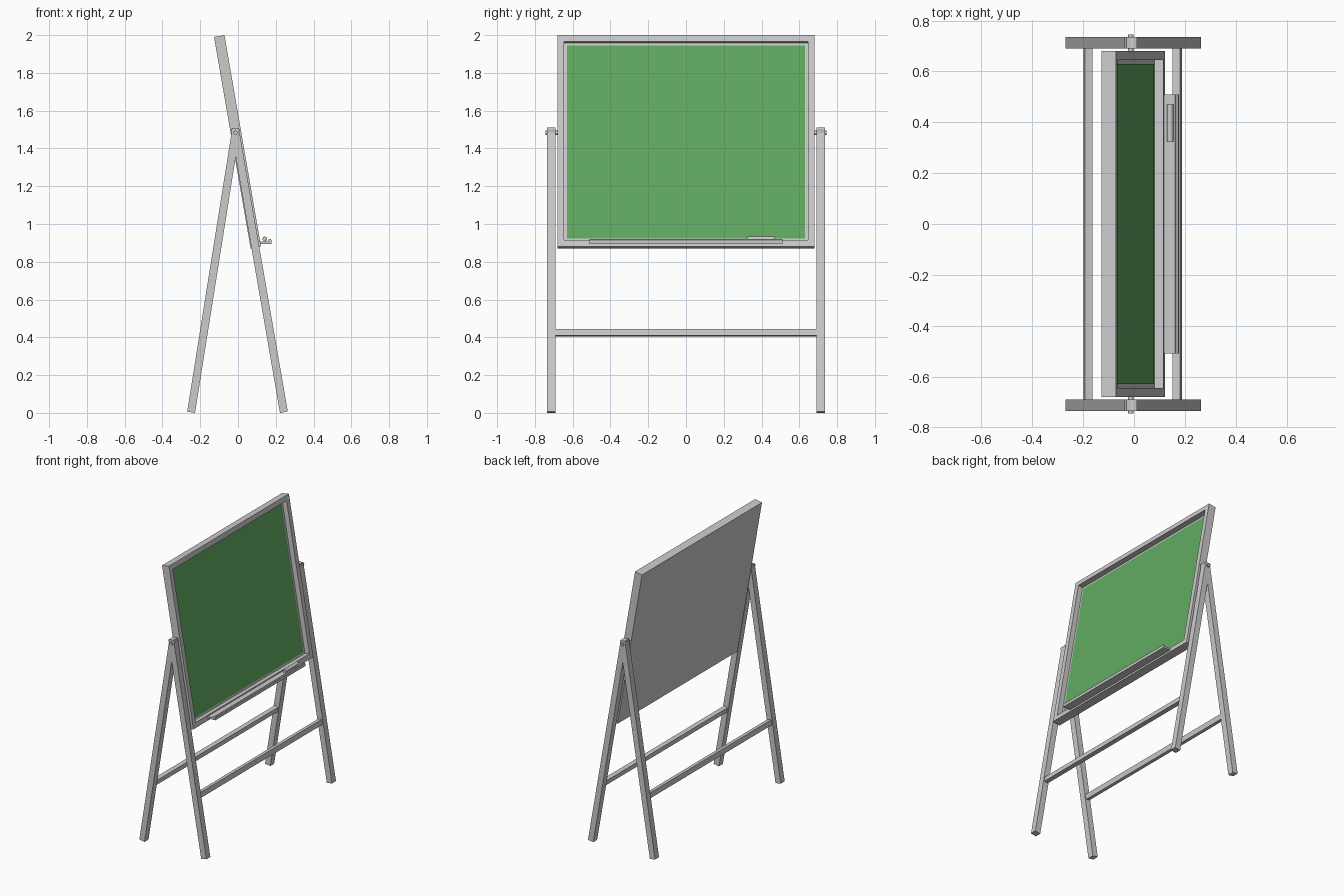
import bpy, bmesh
from math import atan, cos, sin, pi
from mathutils import Matrix, Vector

if "Cube" in bpy.data.objects:
    bpy.data.objects.remove(bpy.data.objects["Cube"])

PIVOT = Vector((-0.013, 0, 1.483))
FRONT = -atan(0.173)   # lean of front legs and board
REAR = atan(0.159)     # lean of rear legs


def finish(name, bm, mat=None):
    bmesh.ops.recalc_face_normals(bm, faces=bm.faces)
    me = bpy.data.meshes.new(name)
    bm.to_mesh(me)
    bm.free()
    ob = bpy.data.objects.new(name, me)
    bpy.context.collection.objects.link(ob)
    if mat:
        me.materials.append(mat)
    return ob


def box(bm, centre, size, tilt):
    m = (Matrix.Translation(centre) @ Matrix.Rotation(tilt, 4, 'Y')
         @ Matrix.Diagonal((*size, 1)))
    return bmesh.ops.create_cube(bm, size=1, matrix=m)


def rod(name, centre, radius, length, segments=16):
    bm = bmesh.new()
    bmesh.ops.create_cone(bm, cap_ends=True, segments=segments, radius1=radius,
                          radius2=radius, depth=length,
                          matrix=Matrix.Translation(centre) @ Matrix.Rotation(pi / 2, 4, 'X'))
    ob = finish(name, bm)
    for p in ob.data.polygons:
        p.use_smooth = len(p.vertices) == 4
    return ob


def on_line(tilt, z):
    """Point on a leg's centre line at height z."""
    return Vector((PIVOT.x + (z - PIVOT.z) * sin(tilt) / cos(tilt), 0, z))


# legs and crossbars
for label, tilt in (("front", FRONT), ("rear", REAR)):
    z0, z1 = 0.0035, 1.506
    for side, y in (("left", -0.7125), ("right", 0.7125)):
        bm = bmesh.new()
        c = on_line(tilt, (z0 + z1) / 2)
        box(bm, (c.x, y, c.z), (0.042, 0.045, (z1 - z0) / cos(tilt)), tilt)
        finish(f"{label}_leg_{side}", bm)
    bm = bmesh.new()
    box(bm, on_line(tilt, 0.425), (0.03, 1.38, 0.036), tilt)
    finish(f"{label}_crossbar", bm)

# pivot bolts
for side, s in (("left", -1), ("right", 1)):
    rod(f"pivot_bolt_{side}", (PIVOT.x, s * 0.705, PIVOT.z), 0.011, 0.08)

# board frame: box whose front face is inset and sunk
bc = Vector((-0.0025, 0, 1.4355))
depth, recess = 0.056, 0.036
height = (2.0 - 0.871 - depth * sin(-FRONT)) / cos(FRONT)
bm = bmesh.new()
box(bm, bc, (depth, 1.36, height), FRONT)
bm.normal_update()
normal = Vector((cos(FRONT), 0, -sin(FRONT)))
face = max(bm.faces, key=lambda f: f.normal.dot(normal))
bmesh.ops.inset_region(bm, faces=[face], thickness=0.05)
inner = bmesh.ops.extrude_discrete_faces(bm, faces=[face])["faces"][0]
bmesh.ops.translate(bm, verts=inner.verts, vec=-normal * recess)
finish("board_frame", bm)

# green writing surface
green = bpy.data.materials.new("green_surface")
green.diffuse_color = (0.12, 0.40, 0.12, 1)
green.use_nodes = True
green.node_tree.nodes["Principled BSDF"].inputs["Base Color"].default_value = green.diffuse_color
bm = bmesh.new()
box(bm, bc + normal * (depth / 2 - recess), (0.003, 1.26, height - 0.1), FRONT)
finish("writing_surface", bm, green)

# chalk tray with raised lip
profile = [(0.108, 0.895), (0.177, 0.895), (0.177, 0.915), (0.173, 0.92),
           (0.166, 0.92), (0.161, 0.915), (0.161, 0.908), (0.108, 0.908)]
bm = bmesh.new()
f = bm.faces.new([bm.verts.new((x, -0.51, z)) for x, z in profile])
ext = bmesh.ops.extrude_face_region(bm, geom=[f], use_keep_orig=True)["geom"]
bmesh.ops.translate(bm, vec=(0, 1.02, 0),
                    verts=[v for v in ext if isinstance(v, bmesh.types.BMVert)])
finish("chalk_tray", bm)

# chalk stick
rod("chalk", (0.142, 0.397, 0.921), 0.0125, 0.145)
